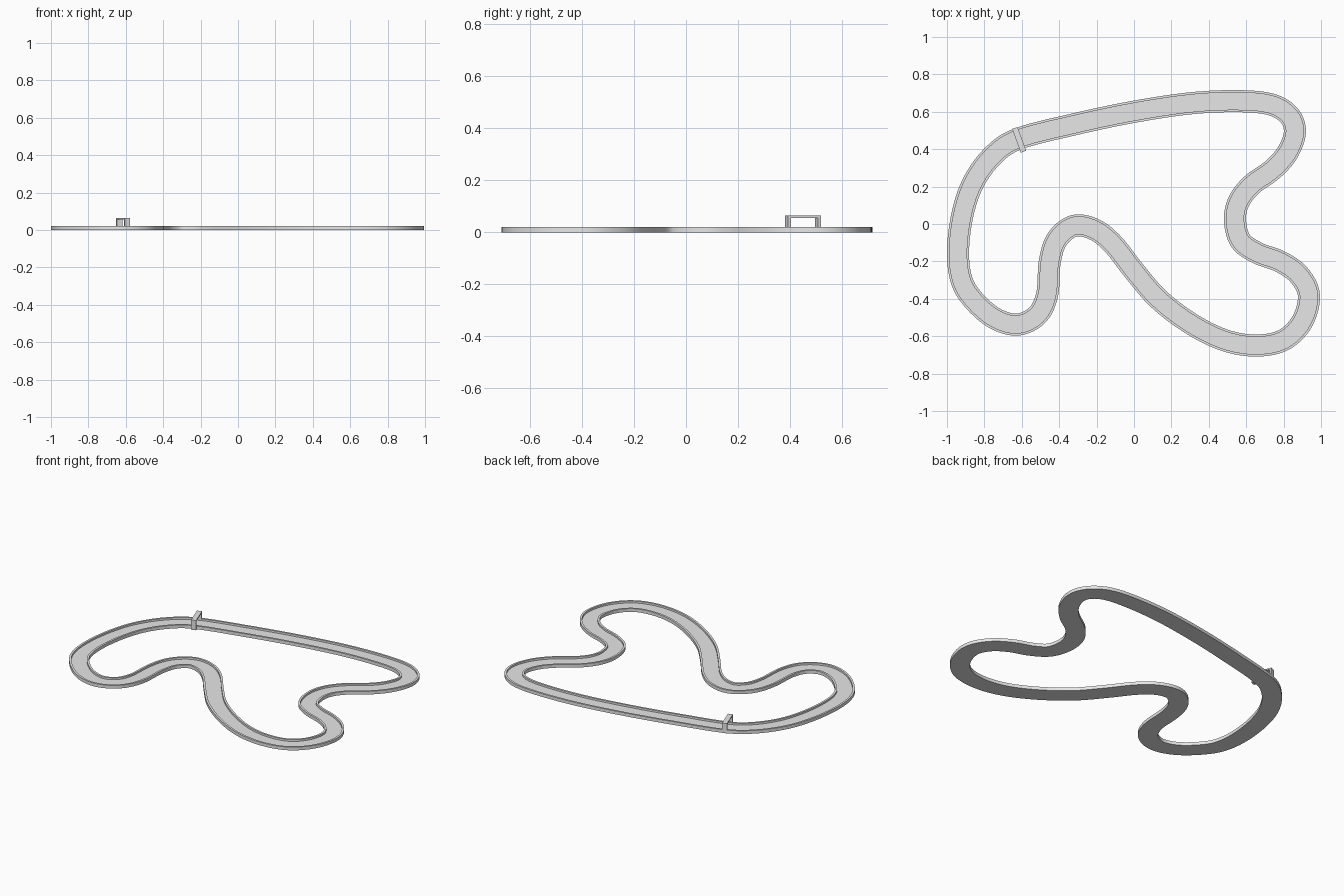
import bpy
import bmesh
import math
from mathutils import Vector, Matrix

cube = bpy.data.objects.get("Cube")
if cube:
    bpy.data.objects.remove(cube, do_unlink=True)

# Single plain grey
grey = bpy.data.materials.new("plain grey")
grey.use_nodes = True
colour = (0.8, 0.8, 0.8, 1)
grey.diffuse_color = colour
grey.node_tree.nodes["Principled BSDF"].inputs["Base Color"].default_value = colour

HALF_WIDTH = 0.059
RIM_WIDTH = 0.013
RIM_TOP = 0.021
ROAD_TOP = 0.009
STEPS = 7

# Centreline control points, clockwise from the gate, in hundredths
CENTRELINE = [
    (-62, 45.5), (-31, 53.5), (0, 60), (30, 64.5), (55, 65.7), (73, 64),
    (83, 58), (86, 49), (82, 38), (74, 29), (63, 21), (56, 12), (54, 2),
    (57, -9), (66, -15.5), (78, -20), (88, -27), (93.5, -38), (90, -52),
    (80, -62), (65, -65), (48, -62), (30, -53), (13, -40), (0, -25),
    (-11, -11), (-21, -3), (-32, -1), (-41, -8), (-45, -20), (-46.5, -38),
    (-52, -49), (-63, -53.8), (-76, -49.5), (-88, -38), (-93, -27),
    (-94, -12), (-91.5, 6), (-86, 22), (-76, 36),
]


def finish(bm, name, smooth=False):
    """Turn a bmesh into a named grey object."""
    bmesh.ops.recalc_face_normals(bm, faces=bm.faces)
    mesh = bpy.data.meshes.new(name)
    bm.to_mesh(mesh)
    bm.free()
    mesh.materials.append(grey)
    obj = bpy.data.objects.new(name, mesh)
    bpy.context.collection.objects.link(obj)
    if smooth:
        bpy.ops.object.select_all(action="DESELECT")
        obj.select_set(True)
        bpy.context.view_layer.objects.active = obj
        bpy.ops.object.shade_smooth_by_angle(angle=math.radians(30))
    return obj


def closed_spline(points, steps):
    """Sample a smooth closed curve through the points, with tangents."""
    count = len(points)
    samples = []
    for i in range(count):
        a, b, c, d = (points[(i + k) % count] for k in (-1, 0, 1, 2))
        for s in range(steps):
            t = s / steps
            p1 = (c - a) / 2
            p2 = a - 2.5 * b + 2 * c - d / 2
            p3 = (d - a) / 2 + 1.5 * (b - c)
            position = b + p1 * t + p2 * t ** 2 + p3 * t ** 3
            tangent = p1 + 2 * p2 * t + 3 * p3 * t ** 2
            samples.append((position, tangent.normalized()))
    return samples


def sweep(name, samples, profile):
    """Sweep a closed (sideways, height) profile around a closed path."""
    bm = bmesh.new()
    rings = []
    for position, tangent in samples:
        side = Vector((-tangent.y, tangent.x, 0))
        rings.append([bm.verts.new(position + side * u + Vector((0, 0, z)))
                      for u, z in profile])
    n = len(profile)
    for i, ring in enumerate(rings):
        following = rings[(i + 1) % len(rings)]
        for j in range(n):
            k = (j + 1) % n
            bm.faces.new((ring[j], ring[k], following[k], following[j]))
    return finish(bm, name, smooth=True)


# Track: a channel with a raised rim along both edges
path = closed_spline([Vector((x, y, 0)) / 100 for x, y in CENTRELINE], STEPS)
inner = HALF_WIDTH - RIM_WIDTH
half_profile = [(HALF_WIDTH, 0), (HALF_WIDTH, RIM_TOP),
                (inner, RIM_TOP), (inner, ROAD_TOP)]
mirrored = [(-u, z) for u, z in reversed(half_profile)]
sweep("race_track", path, half_profile + mirrored)


# Start gate: two posts and a crossbeam spanning the road
GATE_LENGTH = 0.135
GATE_DEPTH = 0.031
GATE_TOP = 0.064
POST = 0.012
BEAM = 0.008
gate_frame = (Matrix.Translation((-0.614, 0.45, 0))
              @ Matrix.Rotation(math.radians(20), 4, "Z"))
half = GATE_LENGTH / 2
outline = [(-half, 0), (-half, GATE_TOP), (half, GATE_TOP), (half, 0),
           (half - POST, 0), (half - POST, GATE_TOP - BEAM),
           (POST - half, GATE_TOP - BEAM), (POST - half, 0)]
bm = bmesh.new()
face = bm.faces.new([bm.verts.new((-GATE_DEPTH / 2, y, z)) for y, z in outline])
extruded = bmesh.ops.extrude_face_region(bm, geom=[face], use_keep_orig=True)
bmesh.ops.translate(bm, vec=(GATE_DEPTH, 0, 0),
                    verts=[v for v in extruded["geom"]
                           if isinstance(v, bmesh.types.BMVert)])
bmesh.ops.transform(bm, matrix=gate_frame, verts=bm.verts)
finish(bm, "start_gate")
